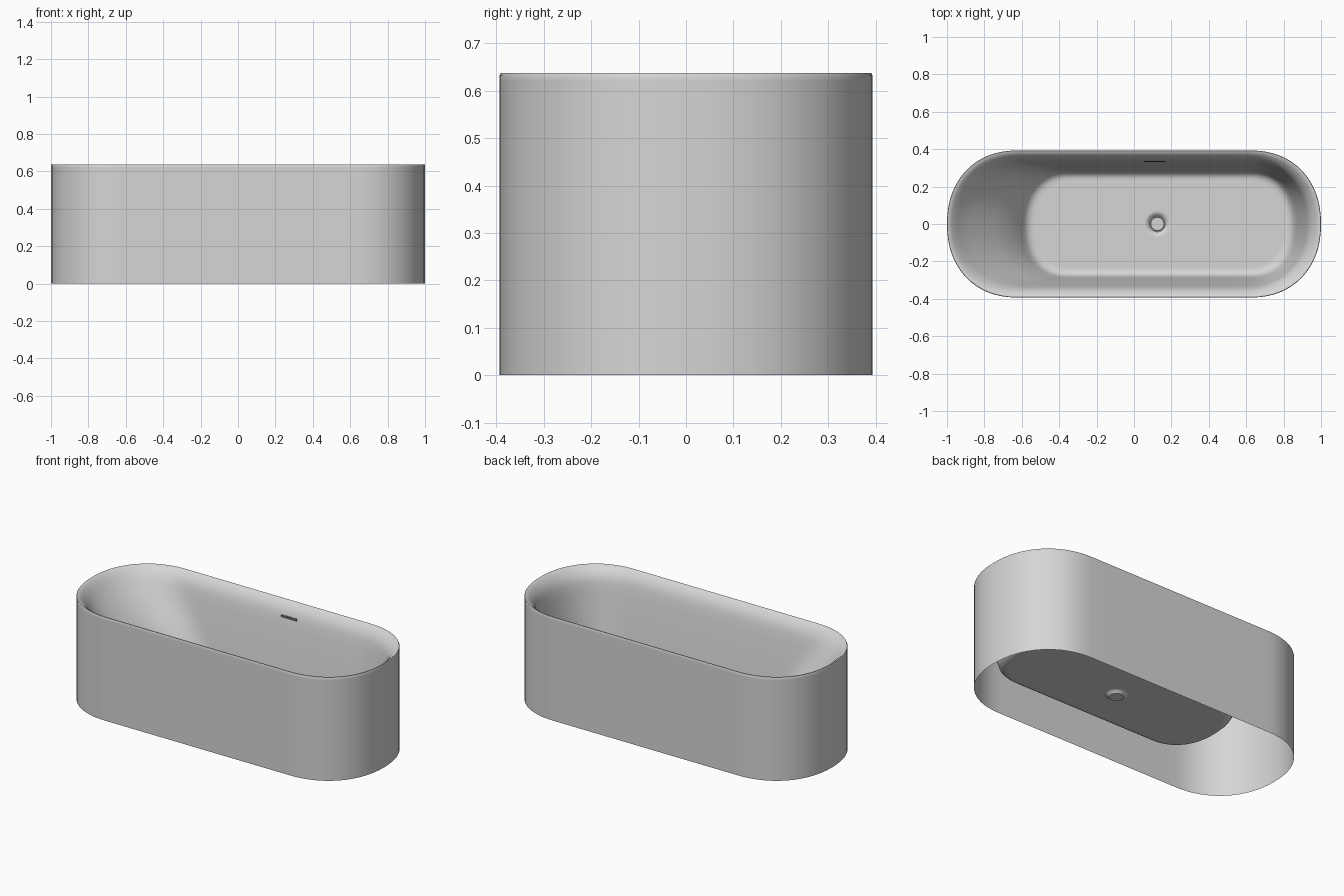
import bpy, bmesh, math
from mathutils import Matrix

if "Cube" in bpy.data.objects:
    bpy.data.objects.remove(bpy.data.objects["Cube"])


def material(name, v):
    m = bpy.data.materials.new(name)
    m.diffuse_color = (v, v, v, 1)
    m.use_nodes = True
    m.node_tree.nodes["Principled BSDF"].inputs["Base Color"].default_value = m.diffuse_color
    return m


ceramic = material("grey ceramic", 0.67)
shadow = material("dark slot", 0.08)


def oval(x0, x1, hy, z, l0, l1, n=2.0, arc=32, straight=16):
    """Closed outline: two rounded ends (lengths l0, l1) joined by straight sides."""
    def end(a, length):
        c, s = math.cos(a), math.sin(a)
        return (length * abs(c) ** (2 / n),
                math.copysign(hy * abs(s) ** (2 / n), s))
    a0, a1 = x0 + l0, x1 - l1
    pts = []
    for i in range(arc + 1):
        dx, y = end(-math.pi / 2 + math.pi * i / arc, l1)
        pts.append((a1 + dx, y, z))
    for i in range(1, straight):
        pts.append((a1 + (a0 - a1) * i / straight, hy, z))
    for i in range(arc + 1):
        dx, y = end(math.pi / 2 - math.pi * i / arc, l0)
        pts.append((a0 - dx, y, z))
    for i in range(1, straight):
        pts.append((a0 + (a1 - a0) * i / straight, -hy, z))
    return pts


def loft(name, rings, mat, cap=True, matrix=None, angle=40):
    bm = bmesh.new()
    loops = [[bm.verts.new(p) for p in r] for r in rings]
    for a, b in zip(loops, loops[1:]):
        for i in range(len(a)):
            j = (i + 1) % len(a)
            bm.faces.new((a[i], a[j], b[j], b[i]))
    if cap:
        bm.faces.new(loops[-1])
    bmesh.ops.remove_doubles(bm, verts=bm.verts, dist=1e-5)
    if matrix:
        bm.transform(matrix)
    me = bpy.data.meshes.new(name)
    bm.to_mesh(me)
    bm.free()
    ob = bpy.data.objects.new(name, me)
    bpy.context.collection.objects.link(ob)
    me.materials.append(mat)
    bpy.ops.object.select_all(action='DESELECT')
    ob.select_set(True)
    bpy.context.view_layer.objects.active = ob
    bpy.ops.object.shade_smooth_by_angle(angle=math.radians(angle))
    return ob


# Outer skirt (open underneath), rolled rim, and basin with sloping backrest
# x min, x max, half width, z, left end length, right end length, exponent
sections = [
    (-1.0, 1.0, .393, 0, .375, .375, 2.18),
    (-1.0, 1.0, .393, .620, .375, .375, 2.18),
    (-1.0, 1.0, .393, .633, .375, .375, 2.18),
    (-.998, .998, .391, .637, .375, .375, 2.18),
    (-.990, .990, .384, .636, .372, .372, 2.18),
    (-.975, .975, .370, .624, .365, .365, 2.18),
    (-.957, .957, .355, .605, .355, .355, 2.18),
    (-.937, .942, .343, .580, .35, .345, 2.18),
    (-.912, .931, .335, .550, .345, .335, 2.2),
    (-.865, .920, .326, .500, .33, .32, 2.25),
    (-.740, .897, .308, .375, .28, .29, 2.3),
    (-.650, .877, .294, .270, .25, .26, 2.3),
    (-.604, .862, .285, .190, .24, .245, 2.3),
    (-.584, .850, .277, .155, .23, .235, 2.3),
    (-.567, .836, .264, .137, .22, .225, 2.3),
    (-.545, .815, .248, .130, .21, .21, 2.3),
    (-.525, .795, .232, .130, .20, .20, 2.3),
]
DX = .125  # drain position


def circle(r, z):
    return oval(DX - r, DX + r, r, z, r, r)


rings = [oval(*s) for s in sections]
rings += [circle(r, z) for r, z in ((.075, .130), (.064, .130), (.058, .128),
                                    (.048, .120), (.042, .114))]
loft("bathtub", rings, ceramic)

# Drain plug sitting in the dimple
loft("drain_plug", [circle(r, z) for r, z in
                    ((.037, .114), (.037, .125), (.035, .128), (.015, .128))], ceramic)

# Overflow slot on the back inner wall
place = Matrix.Translation((.112, .336, .554)) @ Matrix.Rotation(math.radians(75), 4, 'X')
loft("overflow_slot", [oval(-.055, .055, .008, z, .008, .008) for z in (-.004, .002)],
     shadow, matrix=place)
